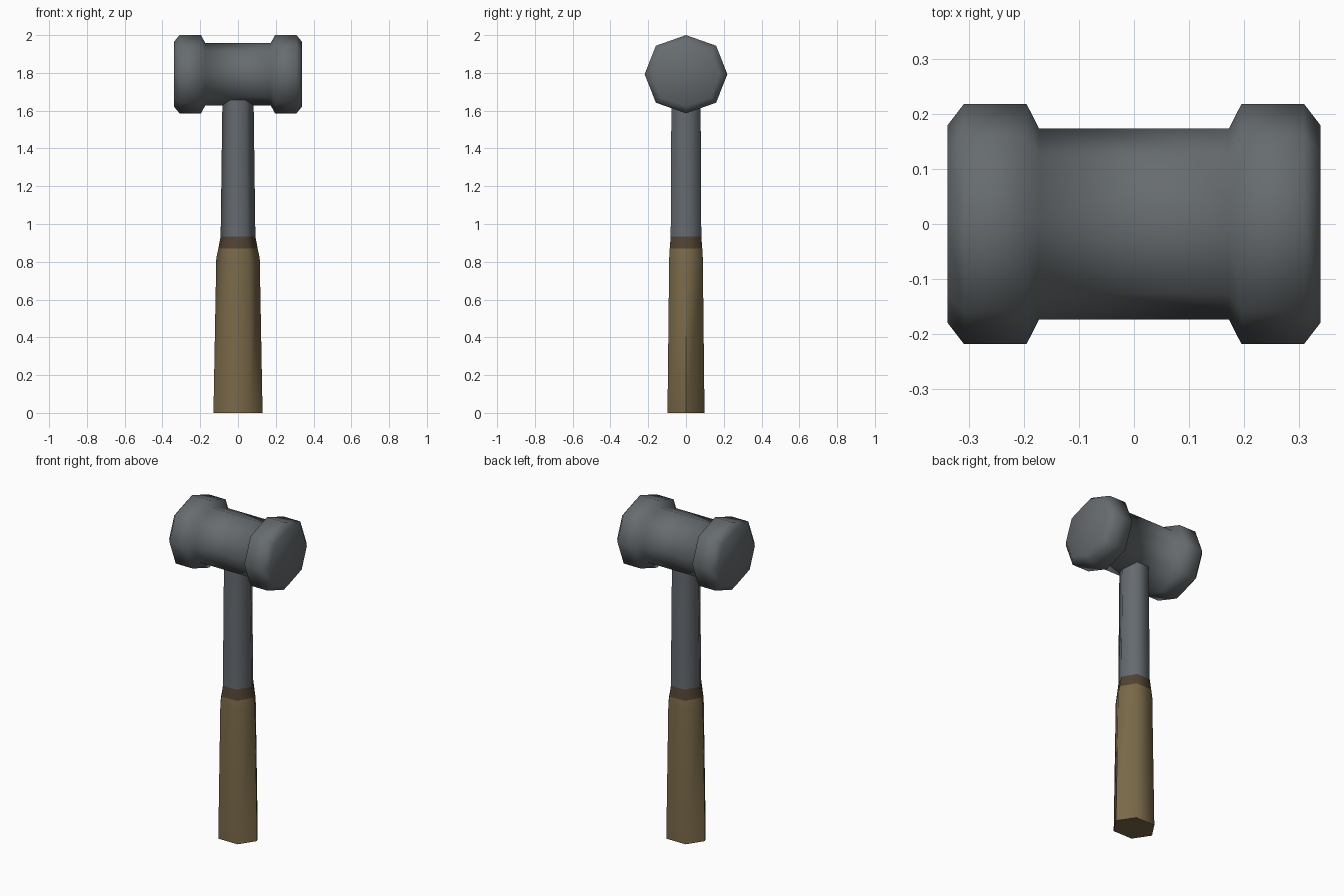
import bpy, bmesh, math

cube = bpy.data.objects.get("Cube")
if cube:
    bpy.data.objects.remove(cube, do_unlink=True)


def material(name, rgb):
    m = bpy.data.materials.new(name)
    m.use_nodes = True
    m.diffuse_color = (*rgb, 1)
    m.node_tree.nodes["Principled BSDF"].inputs["Base Color"].default_value = (*rgb, 1)
    return m


head_grey = material("head grey", (0.135, 0.15, 0.16))
shaft_grey = material("shaft grey", (0.13, 0.145, 0.16))
grip_brown = material("grip brown", (0.19, 0.14, 0.065))
collar_brown = material("collar dark brown", (0.082, 0.055, 0.032))


def loft(name, rings, mats, smooth_angle):
    """Skin a closed solid through rings of points."""
    bm = bmesh.new()
    loops = [[bm.verts.new(p) for p in ring] for ring in rings]
    n = len(loops[0])
    for a, b in zip(loops, loops[1:]):
        for i in range(n):
            j = (i + 1) % n
            bm.faces.new((a[i], a[j], b[j], b[i]))
    bm.faces.new(loops[0])
    bm.faces.new(loops[-1])
    bmesh.ops.recalc_face_normals(bm, faces=bm.faces)
    mesh = bpy.data.meshes.new(name)
    bm.to_mesh(mesh)
    bm.free()
    for m in mats:
        mesh.materials.append(m)
    obj = bpy.data.objects.new(name, mesh)
    bpy.context.collection.objects.link(obj)
    bpy.ops.object.select_all(action="DESELECT")
    obj.select_set(True)
    bpy.context.view_layer.objects.active = obj
    bpy.ops.object.shade_smooth_by_angle(angle=math.radians(smooth_angle))
    return obj


# Octagonal head: mirrored (x, radius) profile along the x axis
half = [(0.34, 0.18), (0.31, 0.219), (0.196, 0.219), (0.173, 0.174)]
profile = [(-x, r) for x, r in half] + [(x, r) for x, r in reversed(half)]


def octagon(x, r):
    ring = []
    for i in range(8):
        a = i * math.pi / 4
        k = r * (1.03 if i % 2 else 1)
        ring.append((x, k * math.cos(a), 1.793 + 0.945 * k * math.sin(a)))
    return ring


loft("hammer_head", [octagon(x, r) for x, r in profile], [head_grey], 80)


# Hexagonal handle sections: (height, half width, half depth)
def hexagon(z, w, d):
    ring = []
    for i in range(6):
        a = i * math.pi / 3
        ring.append((w * math.cos(a), d * math.sin(a) / math.sin(math.pi / 3), z))
    return ring


collar = (0.87, 0.104, 0.086)
neck = (0.935, 0.092, 0.081)
grip = [(0, 0.13, 0.098), (0.82, 0.115, 0.089), collar]
loft("handle_grip", [hexagon(*s) for s in grip], [grip_brown], 65)
loft("grip_collar", [hexagon(*s) for s in (collar, neck)], [collar_brown], 65)
loft("handle_shaft", [hexagon(*s) for s in (neck, (1.7, 0.082, 0.077))], [shaft_grey], 65)
